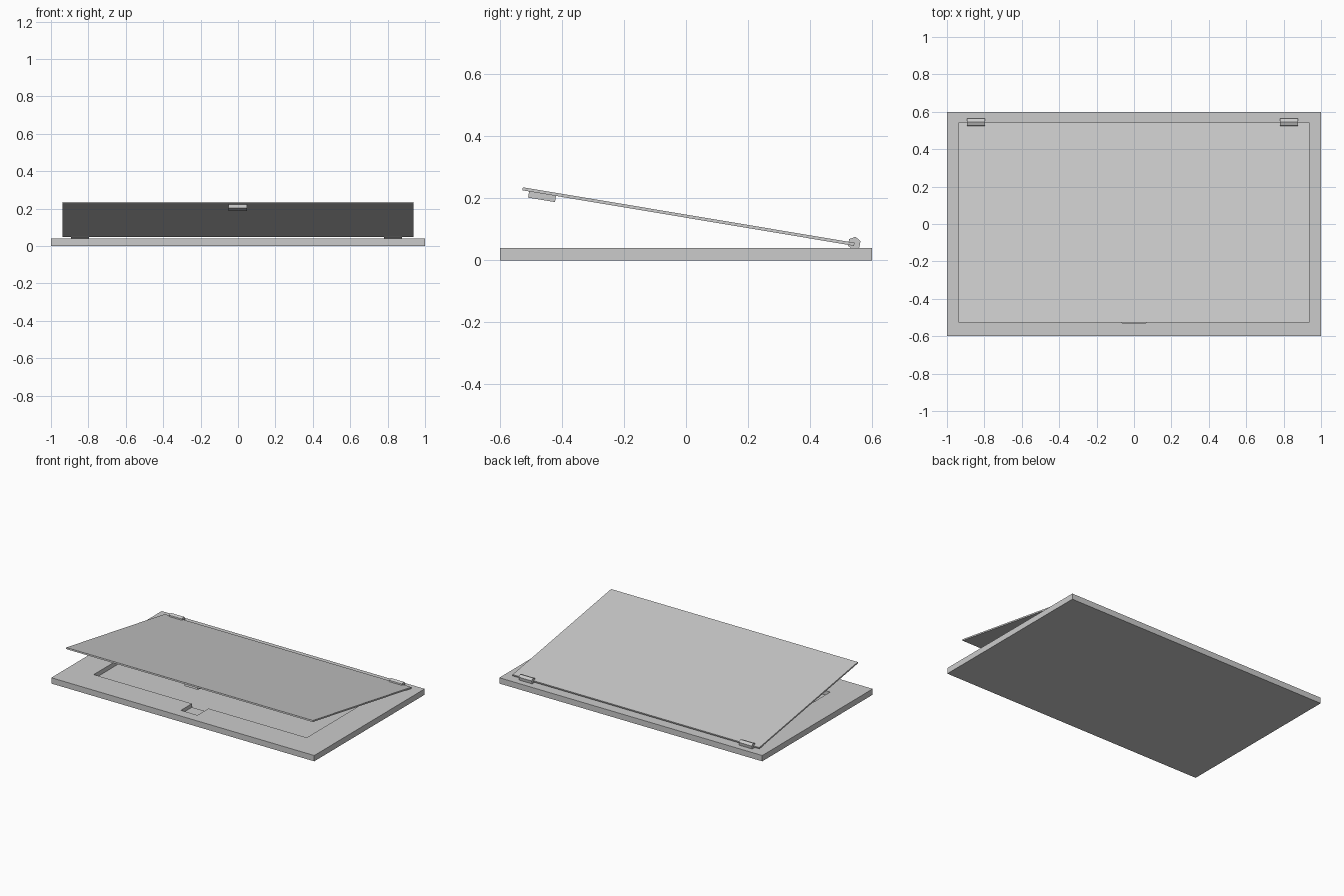
import bpy, math
from mathutils import Matrix

if "Cube" in bpy.data.objects:
    bpy.data.objects.remove(bpy.data.objects["Cube"])

TILT = math.radians(9.5)
HINGE = (0, 0.543, 0.052)


def box(name, x0, x1, y0, y1, z0, z1):
    bpy.ops.mesh.primitive_cube_add(size=1)
    ob = bpy.context.object
    ob.name = name
    size = Matrix.Diagonal((x1 - x0, y1 - y0, z1 - z0, 1))
    mid = Matrix.Translation(((x0 + x1) / 2, (y0 + y1) / 2, (z0 + z1) / 2))
    ob.data.transform(mid @ size)
    return ob


def hinge_to_world(ob):
    # local y = 0 is the hinge line, -y runs to the lid's free edge
    ob.matrix_world = Matrix.Translation(HINGE) @ Matrix.Rotation(-TILT, 4, 'X')


def cut(target, cutter):
    mod = target.modifiers.new("cut", 'BOOLEAN')
    mod.operation = 'DIFFERENCE'
    mod.solver = 'EXACT'
    mod.object = cutter
    bpy.context.view_layer.objects.active = target
    bpy.ops.object.modifier_apply(modifier=mod.name)
    bpy.data.objects.remove(cutter)


# Base slab with a shallow tray and a latch pocket
base = box("base", -1, 1, -0.6, 0.6, 0, 0.04)
cut(base, box("tray_cutter", -0.81, 0.81, -0.41, 0.41, 0.01, 0.1))
cut(base, box("latch_cutter", -0.063, 0.063, -0.53, -0.40, 0.015, 0.1))

# Tilted lid and the latch under its free edge
hinge_to_world(box("lid", -0.938, 0.938, -1.085, 0, -0.005, 0.005))
hinge_to_world(box("latch", -0.052, 0.048, -1.063, -0.975, -0.025, -0.004))

# Six-sided hinge barrels
for side, x in (("left", -0.845), ("right", 0.829)):
    bpy.ops.mesh.primitive_cylinder_add(vertices=6, radius=0.0215, depth=0.098)
    barrel = bpy.context.object
    barrel.name = side + "_hinge"
    barrel.matrix_world = (Matrix.Translation((x, HINGE[1], 0.055))
                           @ Matrix.Rotation(-TILT, 4, 'X')
                           @ Matrix.Rotation(math.pi / 2, 4, 'Y')
                           @ Matrix.Rotation(math.pi / 2, 4, 'Z'))
